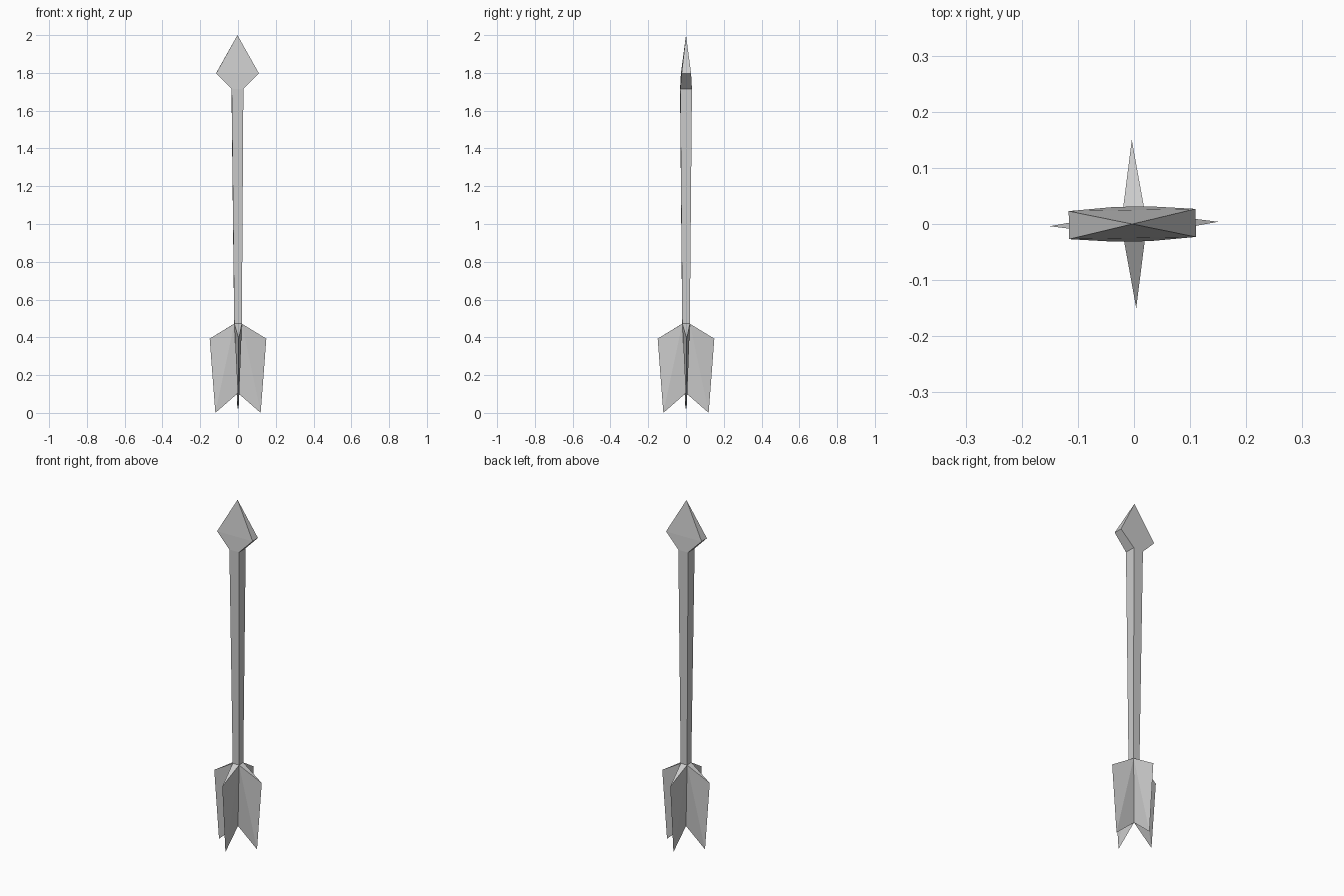
import bpy, bmesh
from mathutils import Matrix, Vector
from math import radians

if "Cube" in bpy.data.objects:
    bpy.data.objects.remove(bpy.data.objects["Cube"])


def finish(name, bm, turn):
    """Recalculate normals, twist slightly about z and add the object."""
    bmesh.ops.remove_doubles(bm, verts=bm.verts, dist=1e-5)
    bmesh.ops.recalc_face_normals(bm, faces=bm.faces)
    bmesh.ops.rotate(bm, verts=bm.verts, cent=(0, 0, 0),
                     matrix=Matrix.Rotation(radians(turn), 3, 'Z'))
    mesh = bpy.data.meshes.new(name)
    bm.to_mesh(mesh)
    bm.free()
    obj = bpy.data.objects.new(name, mesh)
    bpy.context.collection.objects.link(obj)
    return obj


def ring(bm, cx, hx, hy, z):
    """Four corners of a rectangle at height z."""
    return [bm.verts.new((cx + sx * hx, sy * hy, z))
            for sx, sy in ((-1, -1), (1, -1), (1, 1), (-1, 1))]


def bridge(bm, low, high):
    for i in range(4):
        j = (i + 1) % 4
        bm.faces.new((low[i], low[j], high[j], high[i]))


NECK = (-0.003, 0.031, 0.031, 1.715)   # where shaft meets head
FOOT = 0.02                            # half width of shaft at the feathers
TOP_Z = 0.472

# Shaft: square, widening toward the head
bm = bmesh.new()
bridge(bm, ring(bm, 0, FOOT, FOOT, TOP_Z), ring(bm, *NECK))
finish("shaft", bm, 1)

# Arrowhead: flares from the shaft, then closes to a point
bm = bmesh.new()
neck, wide = ring(bm, *NECK), ring(bm, -0.003, 0.113, 0.025, 1.798)
bridge(bm, neck, wide)
tip = bm.verts.new((-0.003, 0, 2.0))
for i in range(4):
    bm.faces.new((wide[i], wide[(i + 1) % 4], tip))
finish("arrowhead", bm, 1)

# Feathers: four wedge fins meeting on the centre line
bm = bmesh.new()
for k in range(4):
    spin = Matrix.Rotation(radians(90 * k), 3, 'Z')
    a, b, outer, low, centre = [
        bm.verts.new(spin @ Vector(p)) for p in
        ((FOOT, -FOOT, TOP_Z), (FOOT, FOOT, TOP_Z),
         (0.15, 0, 0.393), (0.12, 0, 0.0), (0, 0, 0.105))]
    bm.faces.new((a, outer, b))
    bm.faces.new((a, low, outer))
    bm.faces.new((a, centre, low))
    bm.faces.new((b, outer, low))
    bm.faces.new((b, low, centre))
finish("feathers", bm, 1.5)
